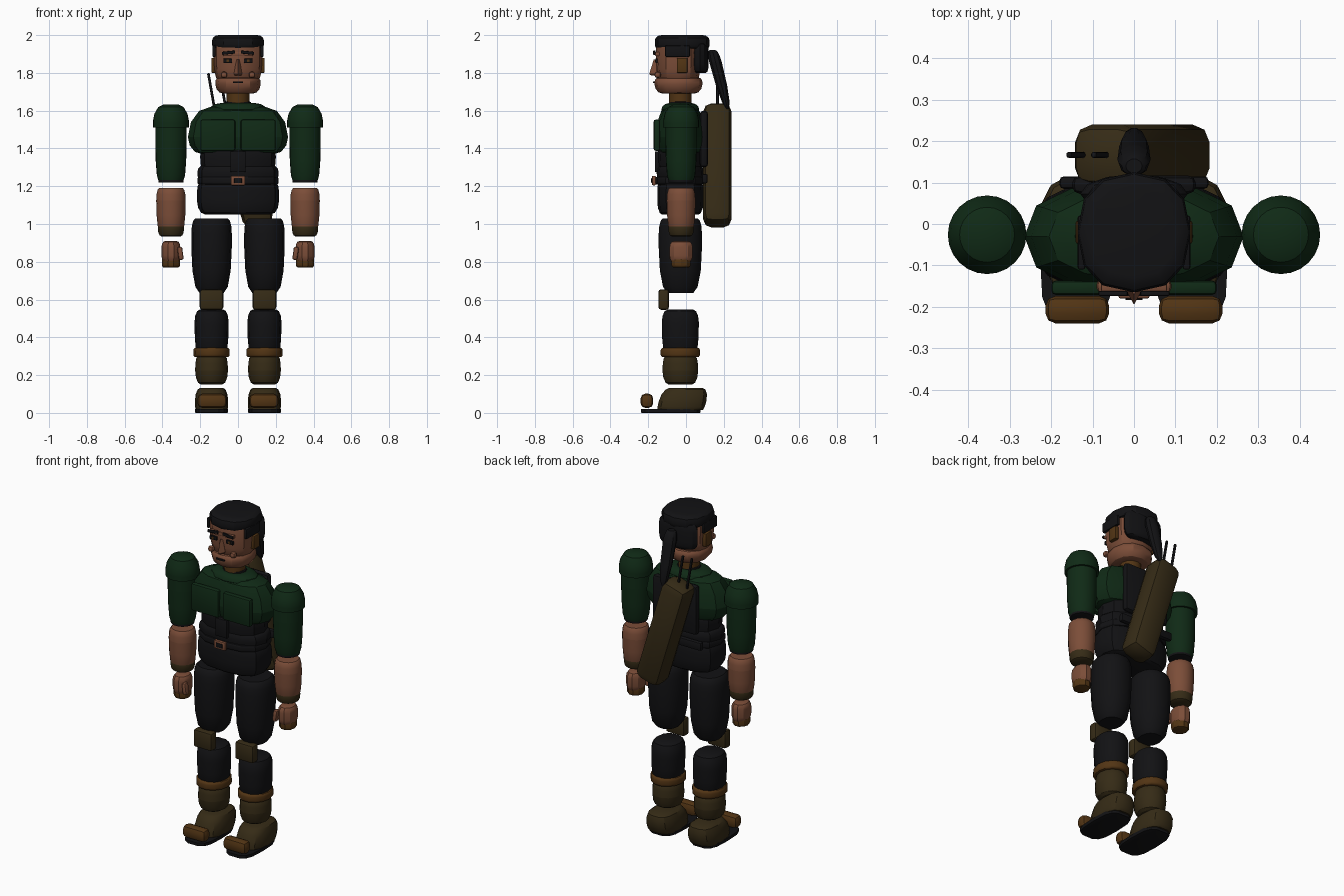
import bpy, bmesh
from math import sin, cos, pi, radians, copysign
from mathutils import Matrix

cube = bpy.data.objects.get("Cube")
if cube:
    bpy.data.objects.remove(cube)


def material(name, red, green, blue):
    mat = bpy.data.materials.new(name)
    mat.use_nodes = True
    mat.diffuse_color = (red, green, blue, 1)
    shader = mat.node_tree.nodes["Principled BSDF"]
    shader.inputs["Base Color"].default_value = mat.diffuse_color
    return mat


black = material("black cloth", red=.006, green=.006, blue=.007)
green = material("dark green cloth", red=.005, green=.023, blue=.008)
skin = material("skin", red=.2, green=.075, blue=.04)
brown = material("brown leather", red=.085, green=.035, blue=.007)
olive = material("olive canvas", red=.036, green=.024, blue=.008)


def finish(name, shape, mat):
    bmesh.ops.recalc_face_normals(shape, faces=shape.faces)
    mesh = bpy.data.meshes.new(name)
    shape.to_mesh(mesh)
    shape.free()
    mesh.materials.append(mat)
    mesh.shade_smooth()
    mesh.set_sharp_from_angle(angle=radians(32))
    part = bpy.data.objects.new(name, mesh)
    bpy.context.scene.collection.objects.link(part)
    return part


def ring(shape, center, width, depth, height, sides, power):
    """Ellipse of vertices; a power below one squares its corners."""
    verts = []
    for i in range(sides):
        angle = 2 * pi * i / sides
        across, along = round(cos(angle), 5), round(sin(angle), 5)
        verts.append(shape.verts.new((
            center[0] + width * copysign(abs(across) ** power, across),
            center[1] + depth * copysign(abs(along) ** power, along),
            height)))
    return verts


def barrel(name, mat, center, bottom, top, width, depth, low=.7, high=.7,
           low_reach=.3, high_reach=.3, lean=0, sides=12, power=1, steps=3):
    """Upright body whose ends round off to the given share of its radii."""
    shape = bmesh.new()
    tall = top - bottom
    profile = []
    for i in range(steps + 1):
        turn = pi / 2 * i / steps
        rise, grow = 1 - cos(turn), sin(turn)
        profile.append((low_reach * rise, low + (1 - low) * grow))
        profile.append((1 - high_reach * rise, high + (1 - high) * grow))
    rings = [ring(shape, (center[0], center[1] + lean * t), width * share,
                  depth * share, bottom + tall * t, sides, power)
             for t, share in sorted(profile)]
    for lower, upper in zip(rings, rings[1:]):
        for i in range(sides):
            shape.faces.new((lower[i - 1], lower[i], upper[i], upper[i - 1]))
    shape.faces.new(rings[0])
    shape.faces.new(rings[-1])
    return finish(name, shape, mat)


def box(name, mat, center, size, bevel=.005, tilt=0):
    """Bevelled box, tilted about the y axis by degrees."""
    shape = bmesh.new()
    bmesh.ops.create_cube(shape, size=1, matrix=Matrix.Diagonal((*size, 1)))
    bmesh.ops.bevel(shape, geom=shape.edges[:], offset=bevel, segments=2,
                    profile=.5, affect='EDGES')
    part = finish(name, shape, mat)
    part.location = center
    part.rotation_euler.y = radians(tilt)


# Torso
trunk = (0, -.03)
barrel("chest", green, trunk, bottom=1.37, top=1.62, width=.265, depth=.13,
       low=.72, high=.55, low_reach=.36, high_reach=.64, power=.8)
barrel("collar_yoke", green, trunk, bottom=1.59, top=1.64, width=.15, depth=.1,
       high=.6, high_reach=.7)
barrel("collar_band", black, trunk, bottom=1.62, top=1.65, width=.07, depth=.06)
barrel("neck", brown, trunk, bottom=1.63, top=1.7, width=.06, depth=.06, low=1, high=1)
barrel("upper_abdomen", black, trunk, bottom=1.27, top=1.4, width=.2, depth=.12,
       low=.88, high=.9, low_reach=.6, power=.8)
barrel("lower_abdomen", black, trunk, bottom=1.2, top=1.31, width=.215, depth=.125,
       low=.85, high=.85, low_reach=.6, power=.8)
barrel("belt", black, trunk, bottom=1.21, top=1.25, width=.215, depth=.135,
       low=.95, high=.95, power=.8)
barrel("pelvis", black, trunk, bottom=1.05, top=1.23, width=.217, depth=.122,
       low=.8, high=.85, low_reach=.4, power=.7)
box("front_strap", black, center=(0, -.15, 1.33), size=(.08, .03, .11))
box("buckle", skin, center=(0, -.17, 1.23), size=(.075, .02, .05))
box("buckle_center", black, center=(0, -.18, 1.23), size=(.04, .008, .025), bevel=.001)
box("back_panel", black, center=(0, .095, 1.45), size=(.3, .045, .3), bevel=.02)
box("back_belt_pad", black, center=(0, .1, 1.24), size=(.36, .03, .05), bevel=.01)

# Pack carried diagonally, with two thin rods
box("pack", olive, center=(.02, .166, 1.31), size=(.165, .15, .665), bevel=.045, tilt=-17)
for label, x in (("outer", -.14), ("inner", -.08)):
    box(label + "_rod", black, center=(x, .167, 1.7), size=(.014, .014, .2), tilt=-10)

# Head
skull = (0, -.04)
barrel("face", skin, skull, bottom=1.76, top=1.96, width=.13, depth=.12,
       low=.8, high=.95, low_reach=.6, power=.85)
barrel("jaw", skin, skull, bottom=1.69, top=1.775, width=.12, depth=.127,
       low=.65, high=.85, low_reach=.6, power=.9)
barrel("hair_cap", black, (0, -.02), bottom=1.93, top=2, width=.137, depth=.145,
       low=.92, high=.75, high_reach=.4, power=.85)
barrel("back_hair", black, (0, .073), bottom=1.8, top=1.96, width=.13, depth=.047)
barrel("ponytail", black, (0, .22), bottom=1.61, top=1.92, width=.04, depth=.035,
       low=.2, high=.5, low_reach=.8, high_reach=.2, lean=-.08, sides=10)
barrel("nose", skin, (0, -.155), bottom=1.785, top=1.87, width=.022, depth=.04,
       high=.4, low_reach=.1, high_reach=.9, sides=4, steps=1)
box("mouth", black, center=(0, -.17, 1.75), size=(.055, .009, .009), bevel=.001)
box("brow_ridge", skin, center=(0, -.152, 1.9), size=(.16, .024, .022))

for sign, side in ((1, "left_"), (-1, "right_")):
    # Facial features and chest plate
    box(side + "chest_plate", green, center=(sign * .107, -.154, 1.47),
        size=(.185, .034, .165), bevel=.01)
    box(side + "eyebrow", black, center=(sign * .05, -.168, 1.907),
        size=(.07, .012, .016), bevel=.003, tilt=sign * 6)
    box(side + "eye", black, center=(sign * .055, -.156, 1.864),
        size=(.046, .012, .022), bevel=.002)
    box(side + "pupil", brown, center=(sign * .055, -.163, 1.864),
        size=(.014, .004, .014), bevel=.001)
    box(side + "cheek", skin, center=(sign * .074, -.15, 1.79),
        size=(.034, .034, .034), bevel=.014)
    box(side + "ear", brown, center=(sign * .128, -.02, 1.84), size=(.026, .056, .08))
    box(side + "sideburn", black, center=(sign * .127, -.045, 1.915), size=(.018, .13, .06))

    # Arm
    arm = (sign * .355, -.026)
    barrel(side + "shoulder", green, arm, bottom=1.51, top=1.633, width=.095, depth=.095,
           low=1, high=.4, high_reach=.8, sides=24)
    barrel(side + "upper_arm", green, arm, bottom=1.23, top=1.53, width=.083, depth=.083,
           low=.8, high=1, low_reach=.7, sides=24)
    barrel(side + "sleeve_hem", black, arm, bottom=1.22, top=1.24, width=.067, depth=.067,
           low=.95, high=1, sides=24)
    barrel(side + "forearm", skin, arm, bottom=.97, top=1.19, width=.078, depth=.078,
           low=.8, high=.8, low_reach=.7, sides=14)
    barrel(side + "wristband", olive, arm, bottom=.935, top=1, width=.069, depth=.069,
           low=.75, high=.9, low_reach=.6, sides=14)
    barrel(side + "hand", skin, arm, bottom=.8, top=.91, width=.05, depth=.064, high=.6, sides=10)
    barrel(side + "fingers", brown, arm, bottom=.77, top=.82, width=.048, depth=.053,
           low=.8, high=.85, sides=10)
    box(side + "thumb", skin, center=(sign * .305, -.07, .845),
        size=(.027, .036, .07), bevel=.01, tilt=sign * 8)

    # Leg
    leg = (sign * .14, -.03)
    barrel(side + "thigh", black, leg, bottom=.635, top=1.03, width=.107, depth=.117,
           low=.6, high=.8, low_reach=.6, high_reach=.2, sides=14, power=.9)
    box(side + "knee_pad", olive, center=(sign * .14, -.118, .6), size=(.125, .056, .108), bevel=.014)
    barrel(side + "shin", black, leg, bottom=.33, top=.547, width=.09, depth=.1,
           low=.87, low_reach=.6, sides=14, power=.9)
    barrel(side + "boot_cuff", brown, leg, bottom=.295, top=.345, width=.096, depth=.107,
           low=.87, high=.87, sides=14)
    barrel(side + "boot_shaft", olive, leg, bottom=.15, top=.3, width=.087, depth=.097,
           low=.65, high=.85, low_reach=.5, high_reach=.5, sides=14)
    barrel(side + "boot_foot", olive, leg, bottom=.015, top=.133, width=.088, depth=.128,
           low=.93, high=.68, high_reach=.6, lean=.03, sides=14, power=.7)
    barrel(side + "sole", black, (sign * .14, -.08), bottom=0, top=.02, width=.087,
           depth=.16, low=.97, high=1, sides=14, power=.6)
    box(side + "toe_cap", brown, center=(sign * .137, -.207, .064),
        size=(.154, .066, .075), bevel=.024)
